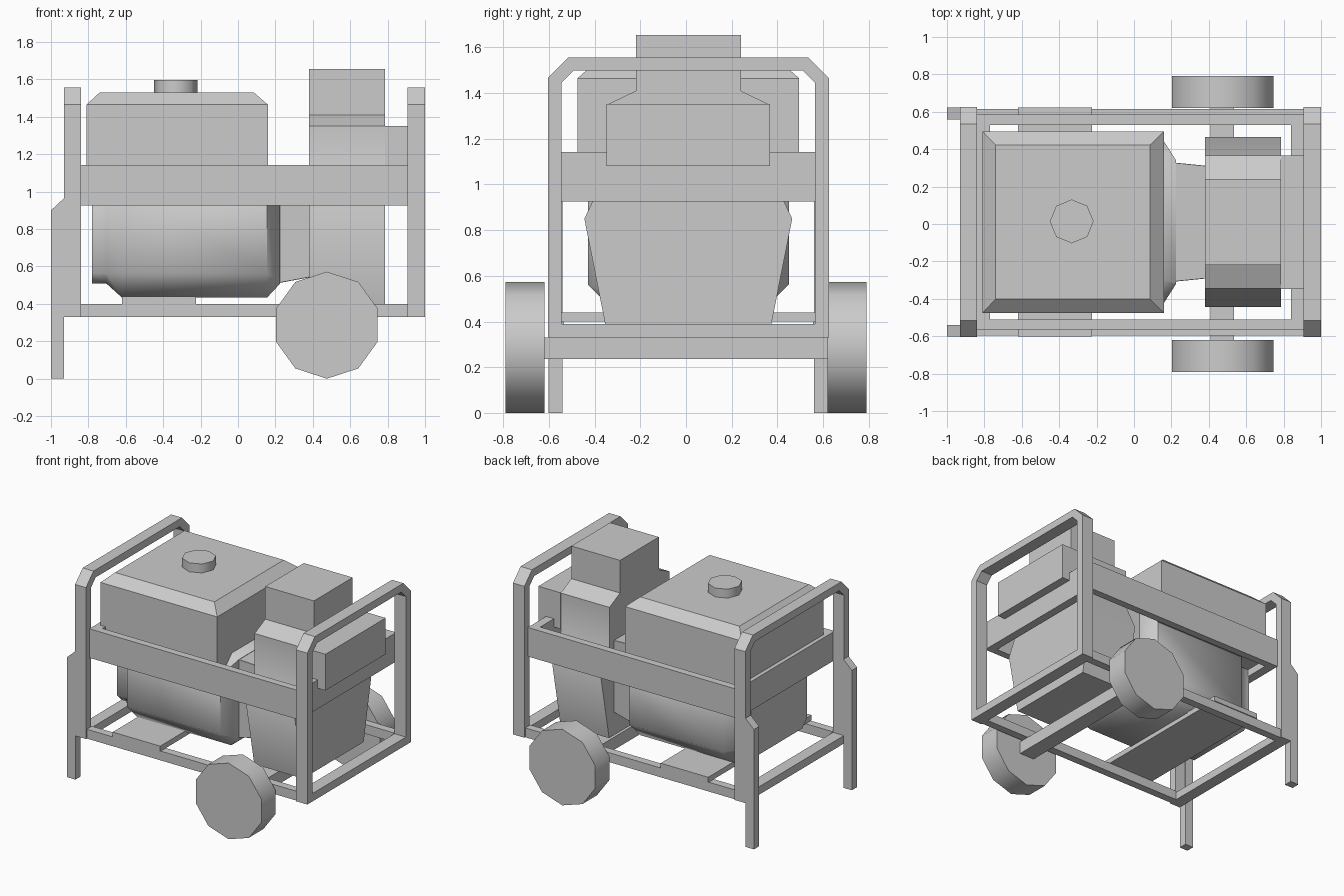
import bpy, bmesh, math
from mathutils import Vector

cube = bpy.data.objects.get("Cube")
if cube:
    bpy.data.objects.remove(cube, do_unlink=True)

grey = bpy.data.materials.new("plain_grey")
grey.use_nodes = True
tone = (0.6, 0.6, 0.6, 1)
grey.diffuse_color = tone
grey.node_tree.nodes["Principled BSDF"].inputs["Base Color"].default_value = tone

MID = 0.01  # body centre line in y


def finish(name, bm, smooth=None):
    bmesh.ops.remove_doubles(bm, verts=bm.verts, dist=0.0001)
    bmesh.ops.recalc_face_normals(bm, faces=bm.faces)
    mesh = bpy.data.meshes.new(name)
    bm.to_mesh(mesh)
    bm.free()
    mesh.materials.append(grey)
    ob = bpy.data.objects.new(name, mesh)
    bpy.context.collection.objects.link(ob)
    if smooth:
        bpy.ops.object.select_all(action='DESELECT')
        ob.select_set(True)
        bpy.context.view_layer.objects.active = ob
        bpy.ops.object.shade_smooth_by_angle(angle=math.radians(smooth))
    return ob


def place(axis, u, v, w):
    """Put a profile point (u, v) at depth w along the given axis."""
    return {"x": (w, u, v), "y": (u, w, v), "z": (u, v, w)}[axis]


def loft(name, axis, sections, smooth=None):
    """Join equal-count (depth, points) sections, capping both ends."""
    bm = bmesh.new()
    rings = [[bm.verts.new(place(axis, u, v, w)) for u, v in pts] for w, pts in sections]
    for a, b in zip(rings, rings[1:]):
        for i in range(len(a)):
            j = (i + 1) % len(a)
            bm.faces.new((a[i], a[j], b[j], b[i]))
    bm.faces.new(rings[0])
    bm.faces.new(rings[-1])
    return finish(name, bm, smooth)


def prism(name, axis, pts, lo, hi, smooth=None):
    return loft(name, axis, [(lo, pts), (hi, pts)], smooth)


def box(name, x, y, z):
    return prism(name, "z", rect(*x, *y), *z)


def frame(name, axis, outer, inner, lo, hi):
    """Hollow extrusion between two matching outlines."""
    bm = bmesh.new()
    rings = [[bm.verts.new(place(axis, u, v, w)) for u, v in pts]
             for pts, w in ((outer, lo), (outer, hi), (inner, hi), (inner, lo))]
    for a, b in zip(rings, rings[1:] + rings[:1]):
        for i in range(len(a)):
            j = (i + 1) % len(a)
            bm.faces.new((a[i], a[j], b[j], b[i]))
    return finish(name, bm)


def rect(a, b, c, d):
    return [(a, c), (b, c), (b, d), (a, d)]


def mirrored(half):
    """Close a half profile of (half width, height) points about MID."""
    return [(MID + w, z) for w, z in half] + [(MID - w, z) for w, z in reversed(half)]


def octagon(w, lo, hi, cut):
    return mirrored([(w - cut, lo), (w, lo + cut), (w, hi - cut), (w - cut, hi)])


def polygon(n, r, u, v):
    return [(u + r * math.sin(i * math.tau / n), v + r * math.cos(i * math.tau / n))
            for i in range(n)]


# End hoops with chamfered top corners
hoop_out = mirrored([(.615, .33), (.615, 1.467), (.525, 1.557)])
hoop_in = mirrored([(.555, .39), (.555, 1.445), (.50, 1.50)])
frame("left_end_hoop", "x", hoop_out, hoop_in, .905, 1.0)
frame("right_end_hoop", "x", hoop_out, hoop_in, -.93, -.84)

# Wide band around the middle of the frame
frame("middle_band", "z", rect(-.84, .905, MID - .575, MID + .575),
      rect(-.77, .84, MID - .52, MID + .52), .925, 1.143)

# Lower rails, legs and wheels on both sides
for side, s in (("front", -1), ("rear", 1)):
    box(side + "_lower_rail", (-.84, .905), sorted((MID + s * .545, MID + s * .605)), (.33, .40))
    leg = [(-1, 0), (-.93, 0), (-.93, .965), (-1, .90)]
    prism(side + "_leg", "y", leg, *sorted((MID + s * .55, MID + s * .612)))
    prism(side + "_wheel", "y", polygon(10, .286, .475, .286), *sorted((s * .62, s * .79)), smooth=40)

# Axle and engine mounting plate
box("axle", (.41, .535), (-.625, .625), (.235, .33))
box("mount_plate", (-.62, -.225), (MID - .612, MID + .612), (.40, .44))

# Fuel tank with a bevelled top, and its cap
tank = rect(-.81, .16, MID - .485, MID + .485)
tank_top = rect(-.74, .085, MID - .412, MID + .412)
loft("fuel_tank", "z", [(.98, tank), (1.465, tank), (1.53, tank_top)], 40)
prism("fuel_cap", "z", polygon(8, .117, -.333, .014), 1.52, 1.597, smooth=46)

# Generator drum with chamfered ends
drum = octagon(.44, .433, 1.13, .13)
drum_end = octagon(.33, .51, 1.08, .055)
loft("generator_drum", "x",
     [(-.78, drum_end), (-.705, drum_end), (-.62, drum), (.155, drum),
      (.225, octagon(.33, .508, 1.10, .002))], 50)

# Neck joining the drum to the engine
loft("drum_neck", "x", [(.20, octagon(.32, .508, 1.10, .002)),
                        (.40, octagon(.30, .545, 1.08, .002))], 40)

# Engine housing rising into a tower
housing = mirrored([(.36, .37), (.455, .85), (.355, 1.06), (.355, 1.35), (.23, 1.41), (.23, 1.655)])
prism("engine_housing", "x", housing, .38, .785, smooth=40)

# Silencer box on the engine end
box("silencer_box", (.785, .97), (MID - .357, MID + .357), (1.08, 1.352))
